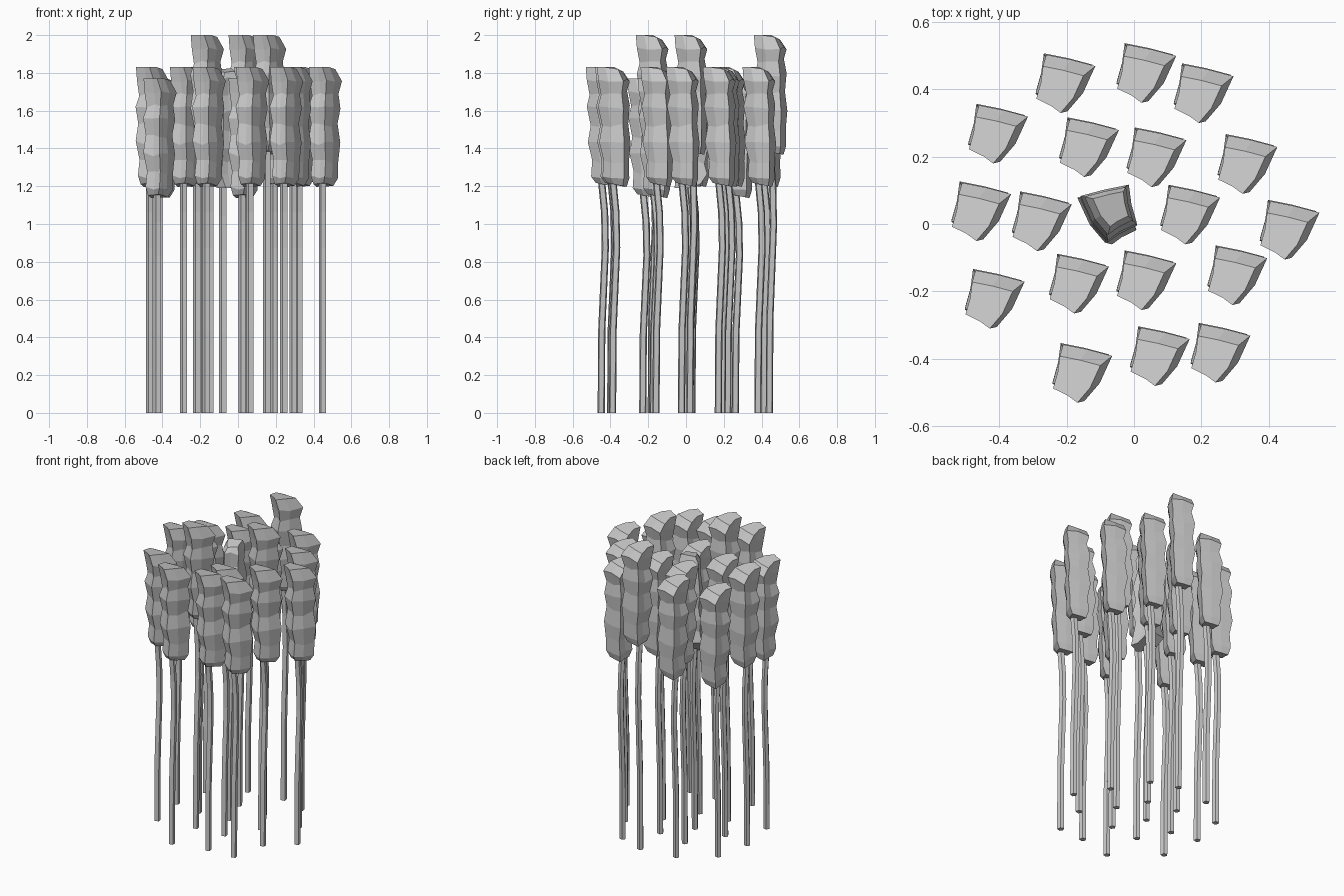
import bpy, bmesh, random
from mathutils import Vector

if "Cube" in bpy.data.objects:
    bpy.data.objects.remove(bpy.data.objects["Cube"], do_unlink=True)

# Single grey material
grey = bpy.data.materials.new("plain grey")
grey.use_nodes = True
grey.diffuse_color = (0.6, 0.6, 0.6, 1)
grey.node_tree.nodes["Principled BSDF"].inputs["Base Color"].default_value = (0.6, 0.6, 0.6, 1)


def loft(name, rings):
    """Skin a stack of rings and cap both ends."""
    bm = bmesh.new()
    loops = [[bm.verts.new(p) for p in ring] for ring in rings]
    n = len(loops[0])
    for low, high in zip(loops, loops[1:]):
        for i in range(n):
            j = (i + 1) % n
            bm.faces.new((low[i], low[j], high[j], high[i]))
    bm.faces.new(loops[0][::-1])
    bm.faces.new(loops[-1])
    bmesh.ops.recalc_face_normals(bm, faces=bm.faces)
    mesh = bpy.data.meshes.new(name)
    bm.to_mesh(mesh)
    bm.free()
    mesh.materials.append(grey)
    return mesh


def add(name, mesh, location, turn=0):
    ob = bpy.data.objects.new(name, mesh)
    ob.location = location
    ob.rotation_euler.y = turn
    bpy.context.collection.objects.link(ob)


# Seed head: skewed square section, lumpy along its height
section = [(-.085, -.035), (-.03, -.062), (.005, -.088), (.052, -.033),
           (.09, .05), (.015, .07), (-.06, .085), (-.068, .025)]
# height, scale, x shift, y shift
levels = [(-.31, .6, -.005, .015), (-.27, .82, 0, .01), (-.19, .78, .005, .012),
          (-.09, .96, 0, .005), (0, .8, 0, .006), (.1, .97, 0, 0),
          (.17, .8, .005, 0), (.24, .97, .008, 0), (.305, .8, -.012, -.02)]
random.seed(4)
rings = []
for z, s, dx, dy in levels:
    rings.append([Vector((x * s + dx, y * s + dy, z + random.uniform(-.014, .014)))
                  for x, y in section])
for p in rings[-1]:
    p.z = .31 - max(0, p.y) * .5          # crown slopes down at the back
for p in rings[0]:
    p.z = -.31 - p.y * .2
head = loft("seed_head", rings)

# Clump layout: ordinary, tall, short and inverted stalks
ordinary = [(-.21, .42), (.2, .39), (-.14, .23), (.06, .2), (.33, .18), (-.46, .04),
            (-.28, .01), (.455, -.015), (.3, -.15), (-.16, -.44), (.07, -.39), (.25, -.38)]
tall = [(.03, .45), (.16, .03), (-.17, -.175)]
short = [(-.41, .27), (-.42, -.22), (.03, -.165)]
inverted = [(-.073, .03)]

# Stem: thin five-sided stalk, bowed slightly backwards
stem_ring = [Vector((.018, -.012)), Vector((.014, .014)), Vector((-.008, .02)),
             Vector((-.02, .002)), Vector((-.008, -.018))]
bow = [(0, 0), (.35, .003), (.7, .022), (.85, .018), (1, 0)]

for kind, spots, centre, turn in (("ordinary", ordinary, 1.52, 0), ("tall", tall, 1.69, 0),
                                  ("short", short, 1.46, 0), ("inverted", inverted, 1.5, 3.1416)):
    top = centre - .27
    stem = loft(kind + "_stem", [[(p.x - .007, p.y + dy - .01, t * top) for p in stem_ring]
                                 for t, dy in bow])
    for x, y in spots:
        add(kind + "_stem", stem, (x, y, 0))
        add(kind + "_seed_head", head, (x, y, centre), turn)
